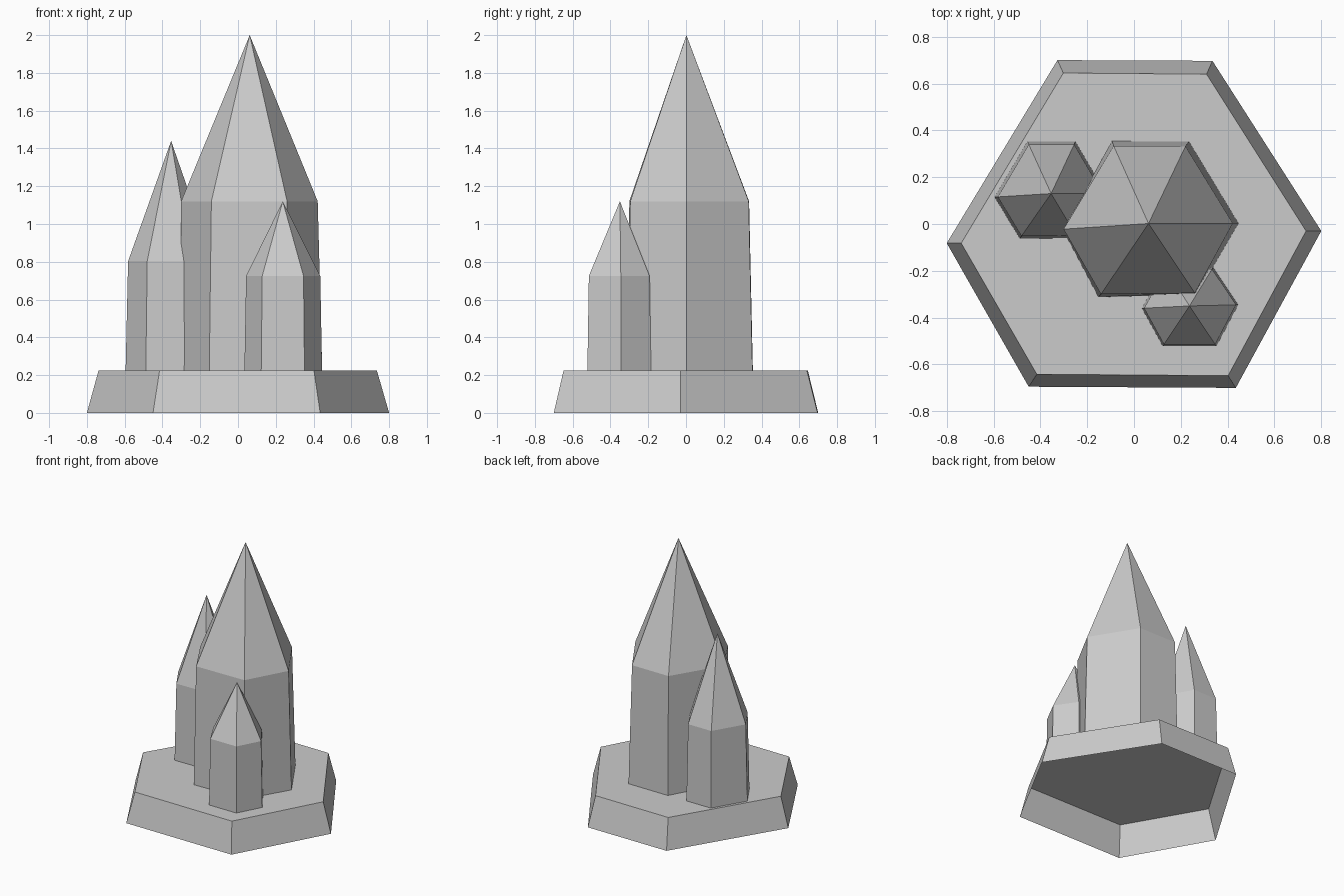
import bpy

if "Cube" in bpy.data.objects:
    bpy.data.objects.remove(bpy.data.objects["Cube"])


def build(name, rings, apex=None):
    """Stack hexagon rings [(z, points)], open below, with an apex or flat top."""
    verts = [(x, y, z) for z, pts in rings for x, y in pts]
    faces = []
    for r in range(len(rings) - 1):
        for i in range(6):
            j = (i + 1) % 6
            a = r * 6
            faces.append((a + i, a + j, a + 6 + j, a + 6 + i))
    top = (len(rings) - 1) * 6
    if apex:
        verts.append(apex)
        faces += [(top + i, top + (i + 1) % 6, len(verts) - 1) for i in range(6)]
    else:
        faces.append(tuple(range(top, top + 6)))
    mesh = bpy.data.meshes.new(name)
    mesh.from_pydata(verts, [], faces)
    mesh.update()
    obj = bpy.data.objects.new(name, mesh)
    bpy.context.collection.objects.link(obj)
    return obj


def shrink(pts, centre, k):
    return [(centre[0] + (x - centre[0]) * k, centre[1] + (y - centre[1]) * k)
            for x, y in pts]


BASE_TOP = 0.225

# Tapered rock base, a hollow shell open underneath
build("base", [
    (0, [(-0.8, -0.082), (-0.45, -0.695), (0.435, -0.70),
         (0.8, -0.03), (0.335, 0.697), (-0.327, 0.70)]),
    (BASE_TOP, [(-0.738, -0.082), (-0.415, -0.642), (0.402, -0.648),
                (0.735, -0.03), (0.31, 0.64), (-0.302, 0.645)]),
])

# Tall central crystal
build("main_crystal", [
    (BASE_TOP, [(-0.304, -0.024), (-0.152, -0.312), (0.268, -0.302),
                (0.446, 0.003), (0.235, 0.352), (-0.095, 0.354)]),
    (1.12, [(-0.301, -0.022), (-0.141, -0.3), (0.26, -0.295),
            (0.422, 0.003), (0.22, 0.332), (-0.087, 0.334)]),
], (0.062, 0.002, 2.0))

# Medium crystal at the back left
medium = [(-0.595, 0.115), (-0.488, -0.062), (-0.24, -0.06),
          (-0.12, 0.13), (-0.25, 0.352), (-0.455, 0.352)]
build("left_crystal", [
    (BASE_TOP, medium), (0.803, shrink(medium, (-0.355, 0.13), 0.945)),
], (-0.354, 0.13, 1.44))

# Small crystal at the front right
small = [(0.034, -0.36), (0.123, -0.522), (0.352, -0.522),
         (0.445, -0.345), (0.338, -0.185), (0.132, -0.185)]
build("small_crystal", [
    (BASE_TOP, small), (0.725, shrink(small, (0.237, -0.35), 0.955)),
], (0.237, -0.35, 1.12))
